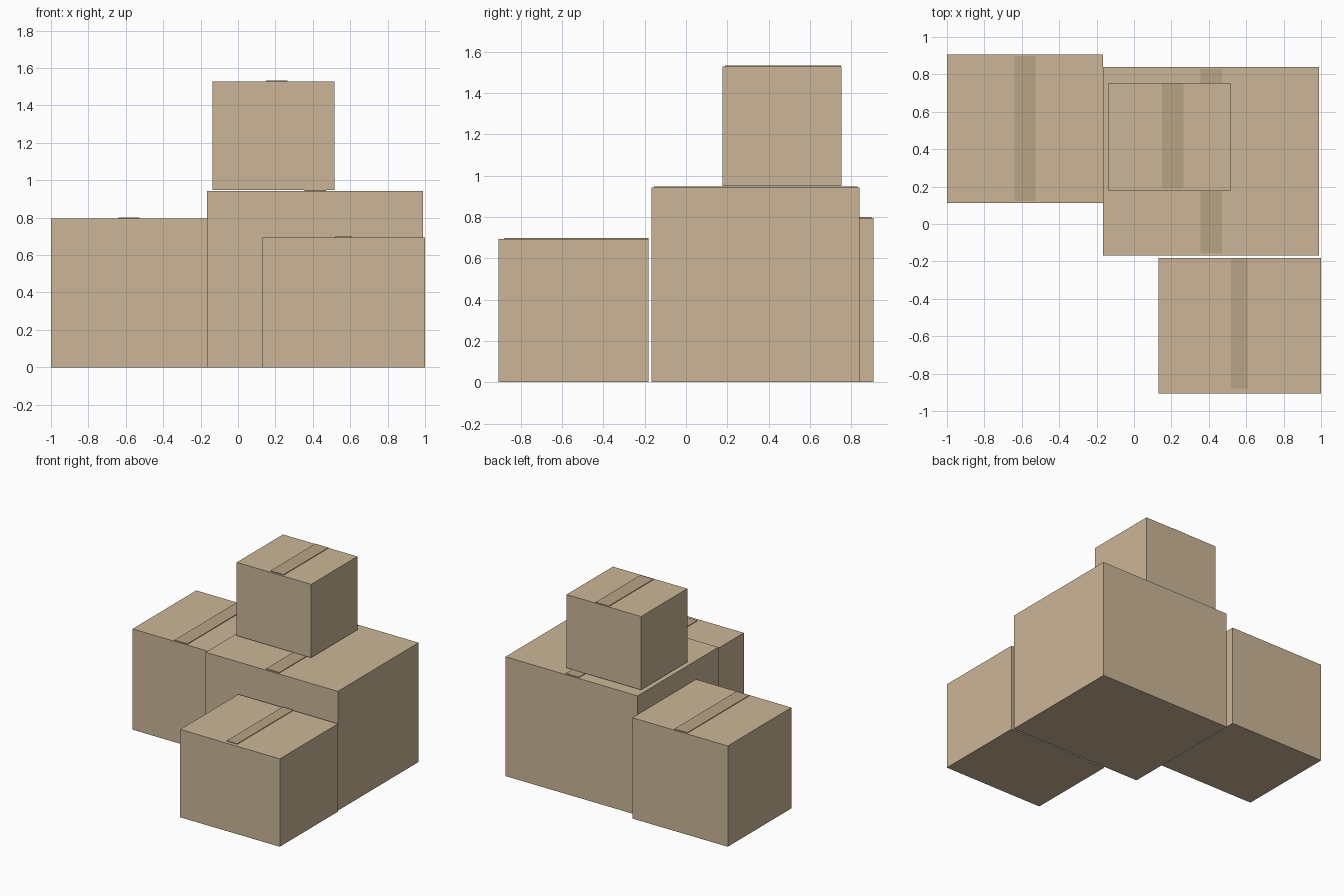
import bpy

if "Cube" in bpy.data.objects:
    bpy.data.objects.remove(bpy.data.objects["Cube"])


def material(name, colour):
    m = bpy.data.materials.new(name)
    m.diffuse_color = colour
    m.use_nodes = True
    m.node_tree.nodes["Principled BSDF"].inputs["Base Color"].default_value = m.diffuse_color
    return m


cardboard = material("cardboard", (0.60, 0.47, 0.31, 1))
tape_brown = material("tape_brown", (0.48, 0.37, 0.24, 1))


def block(name, x, y, z, mat):
    """Axis-aligned box from (min, max) ranges."""
    bpy.ops.mesh.primitive_cube_add(size=1, location=[sum(r) / 2 for r in (x, y, z)])
    ob = bpy.context.object
    ob.name = name
    ob.scale = [r[1] - r[0] for r in (x, y, z)]
    bpy.ops.object.transform_apply(location=False, rotation=False, scale=True)
    ob.data.materials.append(mat)


# Each carton: name, x / y / z ranges, then tape x / y ranges on its lid
cartons = [
    ("large_box", (-0.165, 0.99), (-0.168, 0.839), (0, 0.942), (0.355, 0.47), (-0.155, 0.83)),
    ("left_box", (-1.0, -0.167), (0.113, 0.907), (0, 0.796), (-0.64, -0.527), (0.123, 0.897)),
    ("front_box", (0.13, 1.0), (-0.907, -0.181), (0, 0.694), (0.518, 0.61), (-0.88, -0.182)),
    ("top_box", (-0.135, 0.515), (0.177, 0.754), (0.949, 1.528), (0.15, 0.265), (0.19, 0.75)),
]
for name, x, y, z, tape_x, tape_y in cartons:
    block(name, x, y, z, cardboard)
    # thin strip of packing tape along the lid seam
    block(name + "_tape", tape_x, tape_y, (z[1] - 0.002, z[1] + 0.005), tape_brown)
